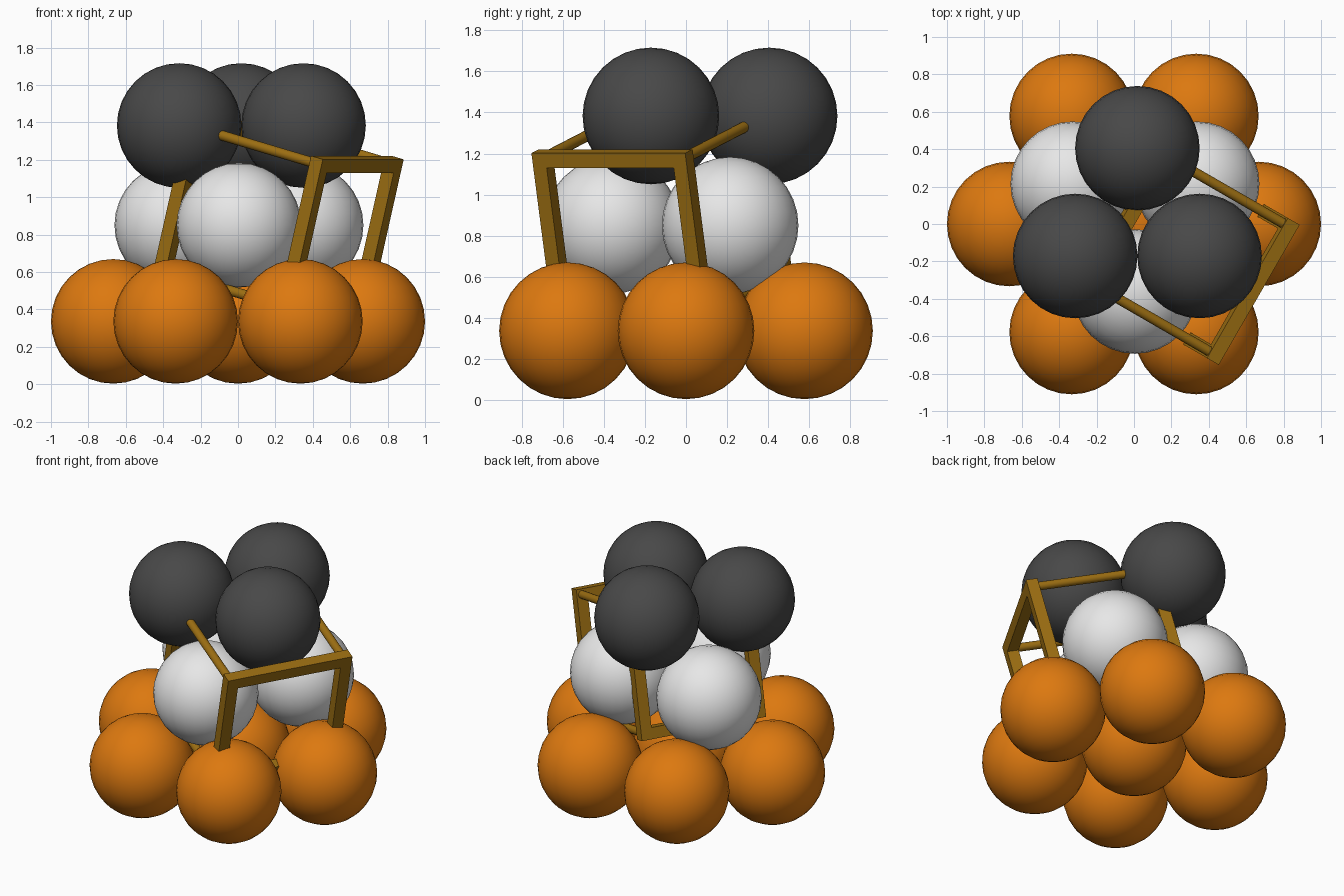
import bpy
from math import radians, cos, sin
from mathutils import Matrix, Vector

cube = bpy.data.objects.get("Cube")
if cube:
    bpy.data.objects.remove(cube, do_unlink=True)


def material(name, rgb):
    m = bpy.data.materials.new(name)
    m.use_nodes = True
    color = (*rgb, 1)
    m.diffuse_color = color
    m.node_tree.nodes["Principled BSDF"].inputs["Base Color"].default_value = color
    return m


orange = material("orange", (0.72, 0.19, 0.005))
white = material("white", (0.8, 0.8, 0.8))
charcoal = material("charcoal", (0.065, 0.065, 0.065))
bronze = material("bronze", (0.33, 0.155, 0.006))

RADIUS = 0.333


def ball(name, x, y, z, mat):
    bpy.ops.mesh.primitive_uv_sphere_add(segments=32, ring_count=16, radius=RADIUS, location=(x, y, z))
    obj = bpy.context.object
    obj.name = name
    obj.data.materials.append(mat)
    bpy.ops.object.shade_smooth()


def ring(name, count, radius, start, center, mat):
    for i in range(count):
        a = radians(start + i * 360 / count)
        ball(f"{name}_{i + 1}", center[0] + radius * cos(a), center[1] + radius * sin(a), center[2], mat)


# Three stacked layers of balls
ball("bottom_center_ball", 0, 0, 0.336, orange)
ring("bottom_ball", 6, 0.667, 0, (0, 0, 0.336), orange)
ring("middle_ball", 3, 0.384, -90, (0.005, 0.023, 0.85), white)
ring("top_ball", 3, 0.384, 90, (0.018, 0.021, 1.383), charcoal)

# Tilted cube cell: local x is outward, y runs along the top edge, z is up
EDGE, BAR, ROD = 0.79, 0.075, 0.027
HALF = EDGE / 2
tilt = Matrix.Rotation(radians(-30), 4, "Z") @ Matrix.Rotation(radians(14.5), 4, "Y")
top_edge = Vector((0.63, -0.356, 1.175))
cell = Matrix.Translation(top_edge) @ tilt @ Matrix.Translation((-HALF, 0, -HALF))


def bar(name, pos, size):
    bpy.ops.mesh.primitive_cube_add(size=1)
    obj = bpy.context.object
    obj.name = name
    obj.data.transform(Matrix.Diagonal((*size, 1)))
    obj.matrix_world = cell @ Matrix.Translation(pos)
    obj.data.materials.append(bronze)


def rod(name, y, z):
    bpy.ops.mesh.primitive_cylinder_add(vertices=16, radius=ROD, depth=EDGE)
    obj = bpy.context.object
    obj.name = name
    bpy.ops.object.shade_smooth_by_angle()
    obj.matrix_world = cell @ Matrix.Translation((0, y, z)) @ Matrix.Rotation(radians(90), 4, "Y")
    obj.data.materials.append(bronze)


# Two square frames
for side, x in (("outer", HALF), ("inner", -HALF)):
    for level, z in (("top", HALF), ("bottom", -HALF)):
        bar(f"{side}_frame_{level}_bar", (x, 0, z), (BAR, EDGE + BAR, BAR))
    for end, y in (("front", -HALF), ("back", HALF)):
        bar(f"{side}_frame_{end}_post", (x, y, 0), (BAR, BAR, EDGE - BAR))

# Round rods joining the frames
for end, y in (("front", -HALF), ("back", HALF)):
    for level, z in (("top", HALF), ("bottom", -HALF)):
        rod(f"{level}_{end}_rod", y, z)
